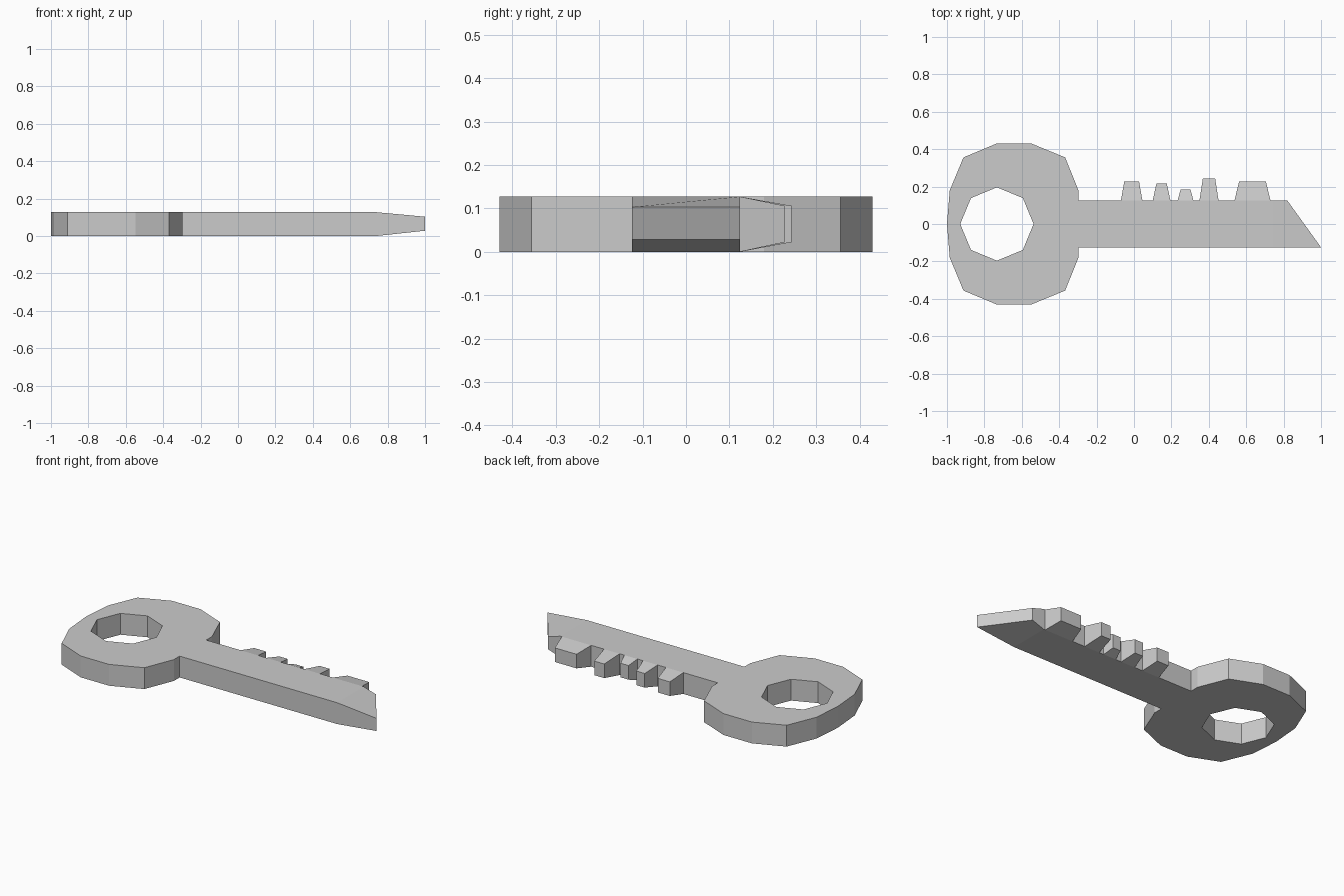
import bpy, bmesh
from math import cos, sin, tau

THICK = 0.127
HALF = 0.125       # half width of the shaft
NECK = -0.297      # where the shaft meets the bow

cube = bpy.data.objects.get("Cube")
if cube:
    bpy.data.objects.remove(cube, do_unlink=True)


def finish(bm, name):
    bmesh.ops.recalc_face_normals(bm, faces=bm.faces[:])
    mesh = bpy.data.meshes.new(name)
    bm.to_mesh(mesh)
    bm.free()
    obj = bpy.data.objects.new(name, mesh)
    bpy.context.collection.objects.link(obj)
    return obj


def loft(name, sections):
    """Solid skinned through a list of four-cornered sections."""
    bm = bmesh.new()
    rings = [[bm.verts.new(p) for p in s] for s in sections]
    for a, b in zip(rings, rings[1:]):
        for i in range(4):
            j = (i + 1) % 4
            bm.faces.new((a[i], a[j], b[j], b[i]))
    bm.faces.new(rings[0])
    bm.faces.new(rings[-1])
    return finish(bm, name)


def slice_x(x_front, x_back, z0, z1):
    """Cross-section of the shaft, slanted when the two x values differ."""
    return [(x_front, -HALF, z0), (x_back, HALF, z0),
            (x_back, HALF, z1), (x_front, -HALF, z1)]


def slice_y(x0, x1, y, z0, z1):
    return [(x0, y, z0), (x1, y, z0), (x1, y, z1), (x0, y, z1)]


# Bow: faceted outline mirrored front to back, with an octagonal hole
half = [(NECK, HALF), (NECK, 0.18), (-0.368, 0.356), (-0.548, 0.43),
        (-0.735, 0.43), (-0.912, 0.356), (-0.985, 0.18)]
outline = half + [(-1.0, 0)] + [(x, -y) for x, y in reversed(half)]
hole = [(-0.733 + 0.196 * cos(tau * i / 8), 0.196 * sin(tau * i / 8))
        for i in range(8)]

bm = bmesh.new()
edges = []
for loop in (outline, hole):
    verts = [bm.verts.new((x, y, 0)) for x, y in loop]
    edges += [bm.edges.new((v, verts[i - 1])) for i, v in enumerate(verts)]
bmesh.ops.triangle_fill(bm, edges=edges, use_beauty=True, normal=(0, 0, 1))
top = bmesh.ops.extrude_face_region(bm, geom=bm.faces[:], use_keep_orig=True)
bmesh.ops.translate(bm, vec=(0, 0, THICK),
                    verts=[v for v in top["geom"] if isinstance(v, bmesh.types.BMVert)])
bow = finish(bm, "bow")

# Shaft: straight bar thinning towards a slanted tip
shaft = loft("shaft", [slice_x(NECK, NECK, 0, THICK),
                       slice_x(0.74, 0.74, 0, THICK),
                       slice_x(1.0, 0.82, 0.028, 0.103)])

# Teeth: root start, root end, side inset, tip y
teeth = [(-0.07, 0.045, 0.018, 0.227), (0.1, 0.195, 0.02, 0.217),
         (0.233, 0.318, 0.016, 0.184), (0.35, 0.452, 0.018, 0.243),
         (0.537, 0.73, 0.025, 0.227)]
for n, (x0, x1, inset, tip) in enumerate(teeth, 1):
    loft(f"tooth_{n}", [slice_y(x0, x1, HALF, 0, THICK),
                        slice_y(x0 + inset, x1 - inset, tip, 0.022, 0.106)])
